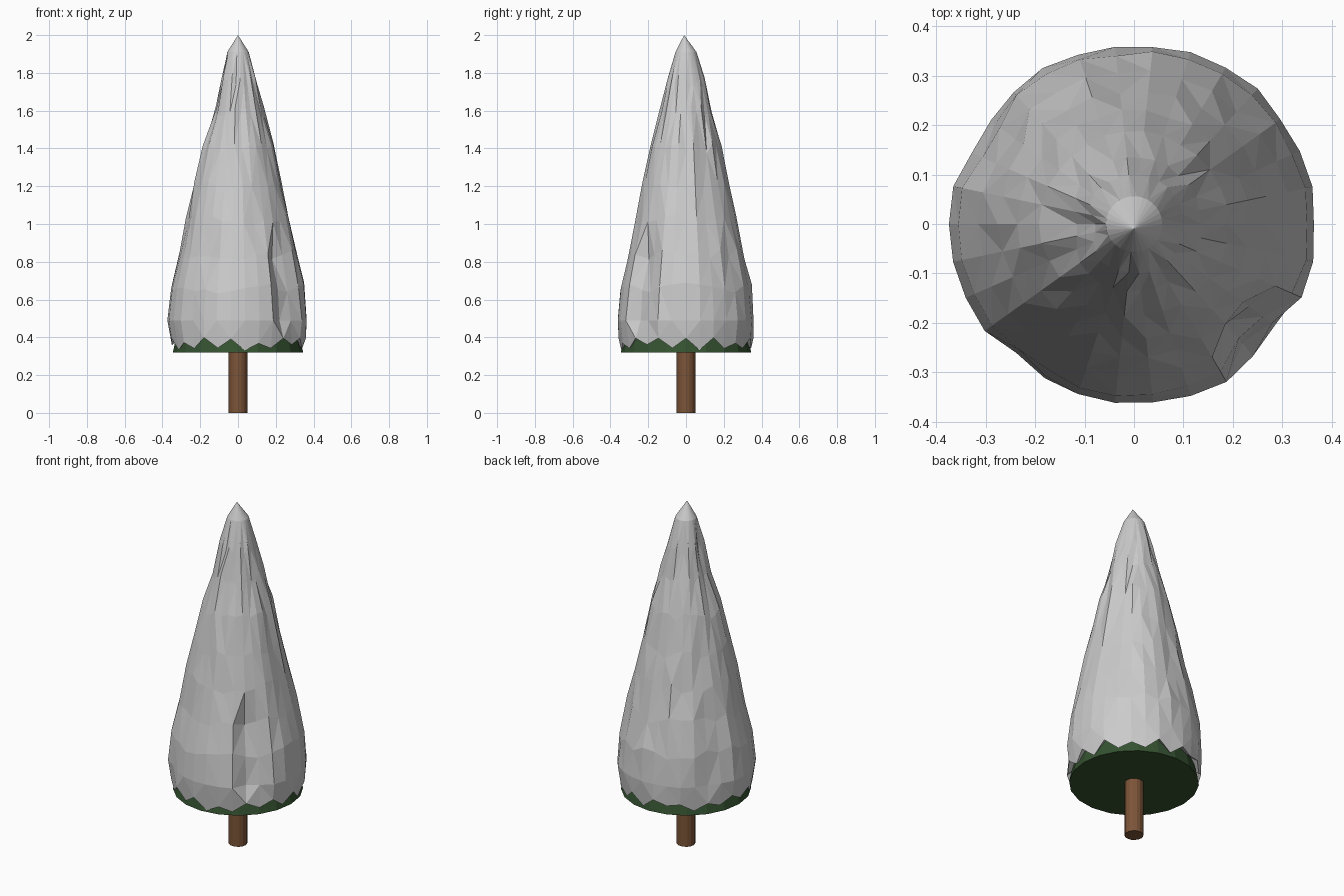
import bpy, bmesh, math, random

if "Cube" in bpy.data.objects:
    bpy.data.objects.remove(bpy.data.objects["Cube"])

random.seed(7)
TAU = math.tau


def material(name, rgb):
    m = bpy.data.materials.new(name)
    m.diffuse_color = (*rgb, 1)
    m.use_nodes = True
    m.node_tree.nodes["Principled BSDF"].inputs["Base Color"].default_value = m.diffuse_color
    return m


def cone(name, sides, r1, r2, z1, z2, mat):
    bpy.ops.mesh.primitive_cone_add(vertices=sides, radius1=r1, radius2=r2,
                                    depth=z2 - z1, location=(0, 0, (z1 + z2) / 2))
    ob = bpy.context.object
    ob.name = name
    ob.data.materials.append(mat)
    return ob


# Trunk and green foliage cone
cone("trunk", 16, 0.05, 0.05, 0, 0.34, material("bark", (0.20, 0.09, 0.04)))
cone("foliage", 20, 0.345, 0.0, 0.32, 1.88, material("needles", (0.035, 0.085, 0.03)))

# Snow covering: (height, radius) rings, top to bottom
profile = [(1.91, 0.057), (1.75, 0.102), (1.60, 0.138), (1.40, 0.192), (1.20, 0.236),
           (1.02, 0.276), (0.84, 0.316), (0.66, 0.356), (0.49, 0.374)]
N = 30


def dent(a, centre, width, z, z1, z2):
    d = abs((a - math.radians(centre) + math.pi) % TAU - math.pi)
    return max(0, 1 - d / math.radians(width)) if z1 <= z <= z2 else 0


bm = bmesh.new()
tip = bm.verts.new((0, -0.01, 2.0))
rings = []
for k, (z, r) in enumerate(profile):
    ring = []
    for i in range(N):
        a = TAU * i / N
        rr = r * (1 - 0.035 * random.random() ** 2 * (k > 0))
        rr -= 0.055 * dent(a, -44, 13, z, 0.45, 0.85)
        rr -= 0.025 * dent(a, 147, 14, z, 0.4, 1.0)
        rr -= 0.014 * dent(a, -125, 20, z, 0.4, 1.0)
        rr -= 0.025 * dent(a, 185, 35, z, 1.55, 1.8)
        dz = 0 if k in (0, len(profile) - 1) else random.uniform(-0.03, 0.03)
        ring.append(bm.verts.new((rr * math.cos(a), 0.985 * rr * math.sin(a), z + dz)))
    rings.append(ring)

# Ragged lower rim, then tucked in against the foliage
rim, tuck = [], []
for i in range(N):
    a = TAU * i / N
    z = random.uniform(0.33, 0.375) if i % 2 else random.uniform(0.365, 0.41)
    r = 0.343 + 0.25 * (z - 0.33)
    rim.append(bm.verts.new((r * math.cos(a), r * math.sin(a), z)))
    tuck.append(bm.verts.new((0.315 * math.cos(a), 0.315 * math.sin(a), z + 0.03)))
rings += [rim, tuck]

for i in range(N):
    j = (i + 1) % N
    bm.faces.new((tip, rings[0][i], rings[0][j]))
    for up, lo in zip(rings, rings[1:]):
        bm.faces.new((up[i], lo[i], lo[j], up[j]))
bmesh.ops.triangulate(bm, faces=bm.faces[:])
bmesh.ops.recalc_face_normals(bm, faces=bm.faces[:])
mesh = bpy.data.meshes.new("snow")
bm.to_mesh(mesh)
bm.free()
bpy.context.collection.objects.link(bpy.data.objects.new("snow", mesh))
